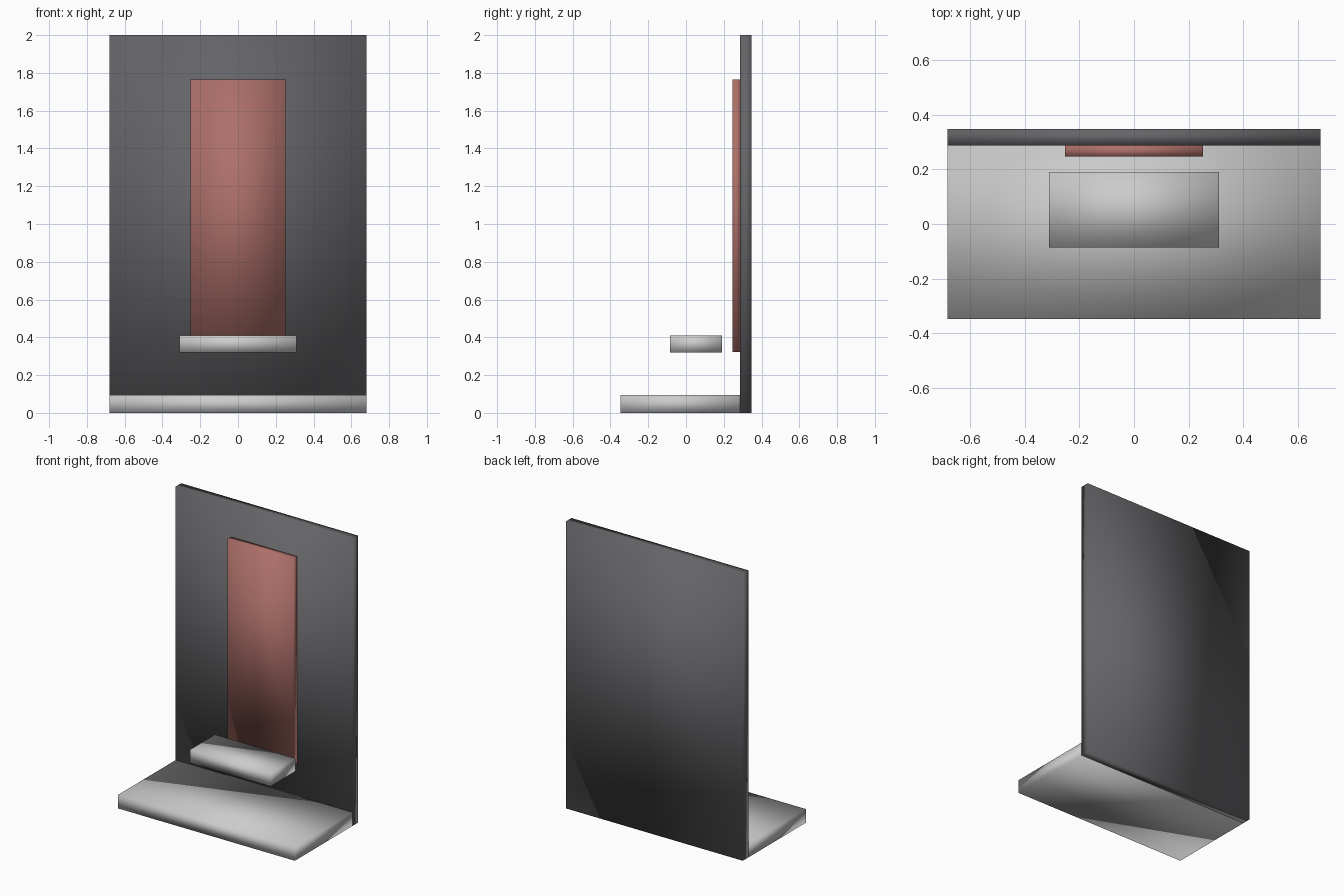
import bpy

if "Cube" in bpy.data.objects:
    bpy.data.objects.remove(bpy.data.objects["Cube"])


def material(name, color):
    mat = bpy.data.materials.new(name)
    mat.diffuse_color = (*color, 1)
    mat.use_nodes = True
    mat.node_tree.nodes["Principled BSDF"].inputs["Base Color"].default_value = mat.diffuse_color
    return mat


def slab(name, half_width, y, z, mat=None):
    """Box centred on x, spanning the given y and z ranges, smooth shaded."""
    bpy.ops.mesh.primitive_cube_add(
        size=1, location=(0, (y[0] + y[1]) / 2, (z[0] + z[1]) / 2))
    ob = bpy.context.object
    ob.name = name
    ob.scale = (2 * half_width, y[1] - y[0], z[1] - z[0])
    bpy.ops.object.transform_apply(location=False, rotation=False, scale=True)
    bpy.ops.object.shade_smooth()
    if mat:
        ob.data.materials.append(mat)
    return ob


dark = material("dark_grey", (0.13, 0.13, 0.14))
red = material("dull_red", (0.42, 0.16, 0.14))

# Floor plinth in front of the wall
slab("base", 0.681, (-0.347, 0.287), (0, 0.095))
# Tall upright wall
slab("back_panel", 0.681, (0.287, 0.347), (0, 2), dark)
# Red strip fixed to the wall
slab("backrest", 0.252, (0.246, 0.287), (0.323, 1.764), red)
# Floating seat block
slab("seat", 0.31, (-0.085, 0.19), (0.319, 0.409))
